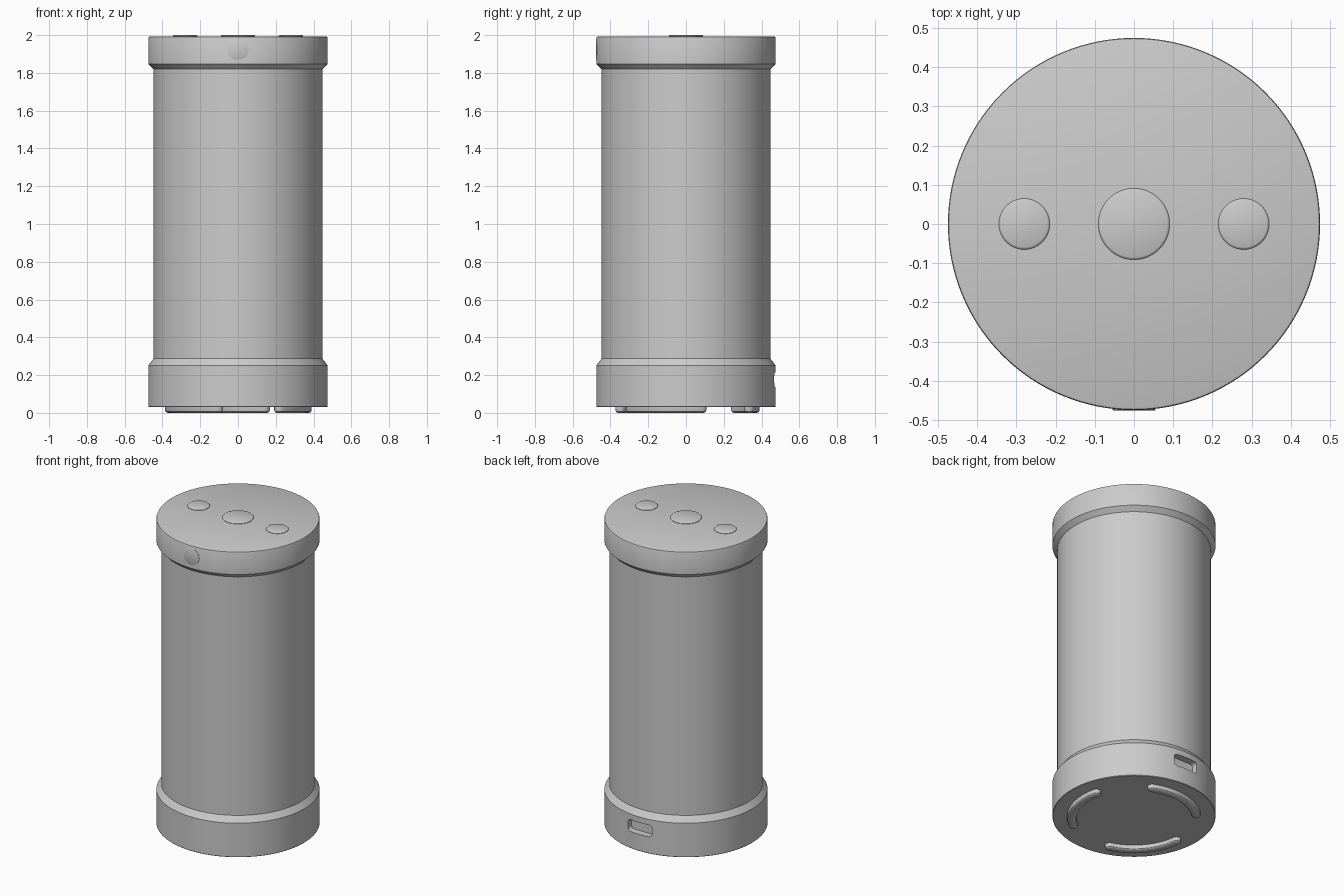
import bpy, bmesh
from math import sin, cos, pi, radians
from mathutils import Matrix

if "Cube" in bpy.data.objects:
    bpy.data.objects.remove(bpy.data.objects["Cube"])

SEG = 128


def finish(bm, name, angle=30):
    bmesh.ops.recalc_face_normals(bm, faces=bm.faces)
    me = bpy.data.meshes.new(name)
    bm.to_mesh(me)
    bm.free()
    ob = bpy.data.objects.new(name, me)
    bpy.context.collection.objects.link(ob)
    bpy.ops.object.select_all(action='DESELECT')
    ob.select_set(True)
    bpy.context.view_layer.objects.active = ob
    bpy.ops.object.shade_smooth_by_angle(angle=radians(angle))
    return ob


def loft(name, rings, matrix=Matrix()):
    """Skin equal-length closed rings of points and cap both ends."""
    bm = bmesh.new()
    loops = [[bm.verts.new(matrix @ Matrix.Translation(p).translation) for p in r] for r in rings]
    n = len(loops[0])
    for a, b in zip(loops, loops[1:]):
        for i in range(n):
            j = (i + 1) % n
            bm.faces.new((a[i], a[j], b[j], b[i]))
    bm.faces.new(loops[0])
    bm.faces.new(loops[-1])
    return finish(bm, name)


def lathe(name, profile, matrix=Matrix(), seg=SEG):
    """Solid of revolution from (radius, height) pairs."""
    rings = [[(r * cos(2 * pi * i / seg), r * sin(2 * pi * i / seg), z) for i in range(seg)]
             for r, z in profile]
    return loft(name, rings, matrix)


def arc_pad_ring(mid, half, w, z, r=0.363, n=20, cap=8):
    """Outline of a curved bar with round ends."""
    pts = []
    for i in range(n + 1):
        a = mid - half + 2 * half * i / n
        pts.append(((r + w) * cos(a), (r + w) * sin(a), z))
    for end, start in ((mid + half, mid + half), (mid - half, mid - half + pi)):
        cx, cy = r * cos(end), r * sin(end)
        for i in range(1, cap):
            t = start + pi * i / cap
            pts.append((cx + w * cos(t), cy + w * sin(t), z))
        if end > mid:
            for i in range(n + 1):
                a = mid + half - 2 * half * i / n
                pts.append(((r - w) * cos(a), (r - w) * sin(a), z))
    return pts


# main shell
lathe("body_tube", [(0.447, 0.26), (0.447, 1.84)])
# end collars
base = lathe("base_collar", [(0.472, 0.03), (0.475, 0.033), (0.475, 0.25), (0.447, 0.287), (0.44, 0.287)])
lathe("top_collar", [(0.44, 1.82), (0.447, 1.82), (0.475, 1.848), (0.475, 1.986),
                     (0.473, 1.991), (0.468, 1.993)])

# charging port cut into the back of the base
outline = []
for k, (sx, sz) in enumerate(((1, 1), (-1, 1), (-1, -1), (1, -1))):
    for i in range(7):
        t = k * pi / 2 + i * pi / 12
        outline.append((sx * 0.065 + 0.02 * cos(t), sz * 0.018 + 0.02 * sin(t)))
cutter = loft("port_cutter", [[(x, y, 0.176 + z) for x, z in outline] for y in (0.43, 0.52)])
cutter.hide_render = True
cut = base.modifiers.new("port", 'BOOLEAN')
cut.operation = 'DIFFERENCE'
cut.solver = 'EXACT'
cut.object = cutter
bpy.ops.object.select_all(action='DESELECT')
base.select_set(True)
bpy.context.view_layer.objects.active = base
bpy.ops.object.modifier_apply(modifier=cut.name)
bpy.data.objects.remove(cutter)
bpy.ops.object.shade_smooth_by_angle(angle=radians(30))


# buttons on the top and a flush one on the front
def button(name, r, matrix):
    lathe(name, [(r, -0.01), (r, 0.002), (r - 0.002, 0.005), (r - 0.006, 0.007)], matrix, 64)


for name, x, r in (("left_button", -0.28, 0.065), ("centre_button", 0, 0.091), ("right_button", 0.28, 0.065)):
    button(name, r, Matrix.Translation((x, 0, 1.993)))
lathe("front_button", [(0.055, -0.02), (0.055, 0.0), (0.053, 0.001)],
      Matrix.Translation((0, -0.4745, 1.924)) @ Matrix.Rotation(pi / 2, 4, 'X'), 64)

# three curved rubber feet
for k in range(3):
    mid = radians(100 + 120 * k)
    loft(f"foot_{k + 1}", [arc_pad_ring(mid, radians(33), w, z) for w, z in
                           ((0.027, 0.04), (0.027, 0.016), (0.024, 0.007), (0.018, 0.002), (0.011, 0.0))])
